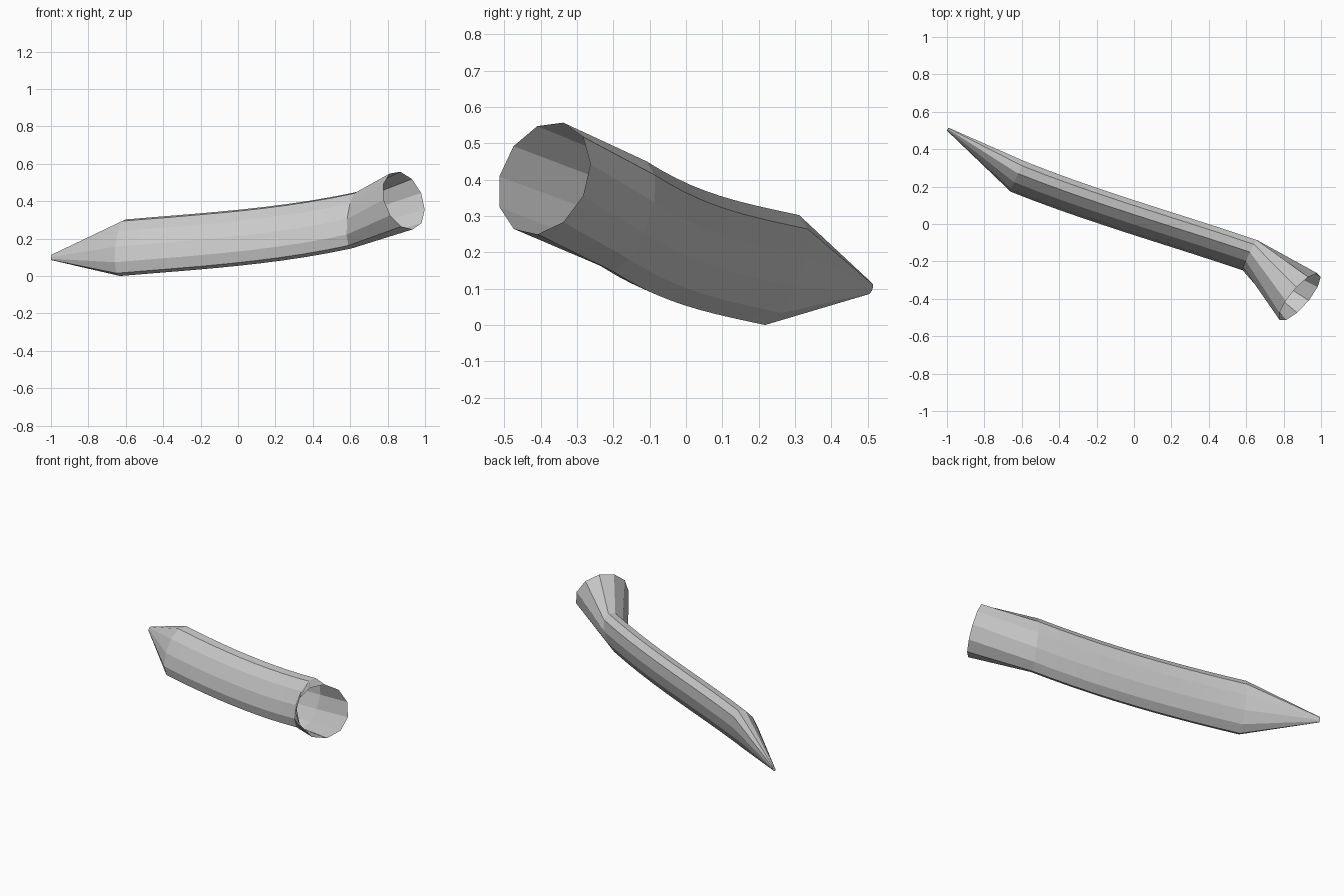
import bpy, bmesh, math
from mathutils import Vector
from mathutils.geometry import interpolate_bezier

if "Cube" in bpy.data.objects:
    bpy.data.objects.remove(bpy.data.objects["Cube"])

SIDES = 11
PHASE = math.radians(14.5)

# Cross-section half axes: slanted oval body, round open mouth
BODY = (Vector((0.037, 0.069, 0)), Vector((0.015, 0.045, 0.153)))
R = 0.163
MOUTH = (Vector((0.65, 0.76, 0)) * R, Vector((-0.228, 0.195, 0.954)) * R)
TIP = tuple(v * 0.1 for v in BODY)

# Path: narrow tip, curved body, flared mouth
path = interpolate_bezier(Vector((-0.62, 0.255, 0.152)), Vector((-0.207, 0.09, 0.187)),
                          Vector((0.207, -0.025, 0.21)), Vector((0.62, -0.165, 0.30)), 11)
stations = [(Vector((-0.996, 0.507, 0.10)), TIP)]
stations += [(p, BODY) for p in path]
stations += [(Vector((0.886, -0.391, 0.404)), MOUTH)]

# Skin the rings into one tube, open at both ends
bm = bmesh.new()
rings = []
for centre, (b, a) in stations:
    ring = []
    for k in range(SIDES):
        t = PHASE + math.tau * k / SIDES
        ring.append(bm.verts.new(centre + b * math.cos(t) + a * math.sin(t)))
    rings.append(ring)
for r0, r1 in zip(rings, rings[1:]):
    for k in range(SIDES):
        n = (k + 1) % SIDES
        bm.faces.new((r0[k], r0[n], r1[n], r1[k]))
bm.normal_update()
# Make the faces point away from the path
f = next(iter(bm.faces))
if f.normal.dot(f.calc_center_median() - (stations[0][0] + stations[1][0]) / 2) < 0:
    bmesh.ops.reverse_faces(bm, faces=bm.faces[:])

mesh = bpy.data.meshes.new("curved_tube")
bm.to_mesh(mesh)
bm.free()
tube = bpy.data.objects.new("curved_tube", mesh)
bpy.context.collection.objects.link(tube)
